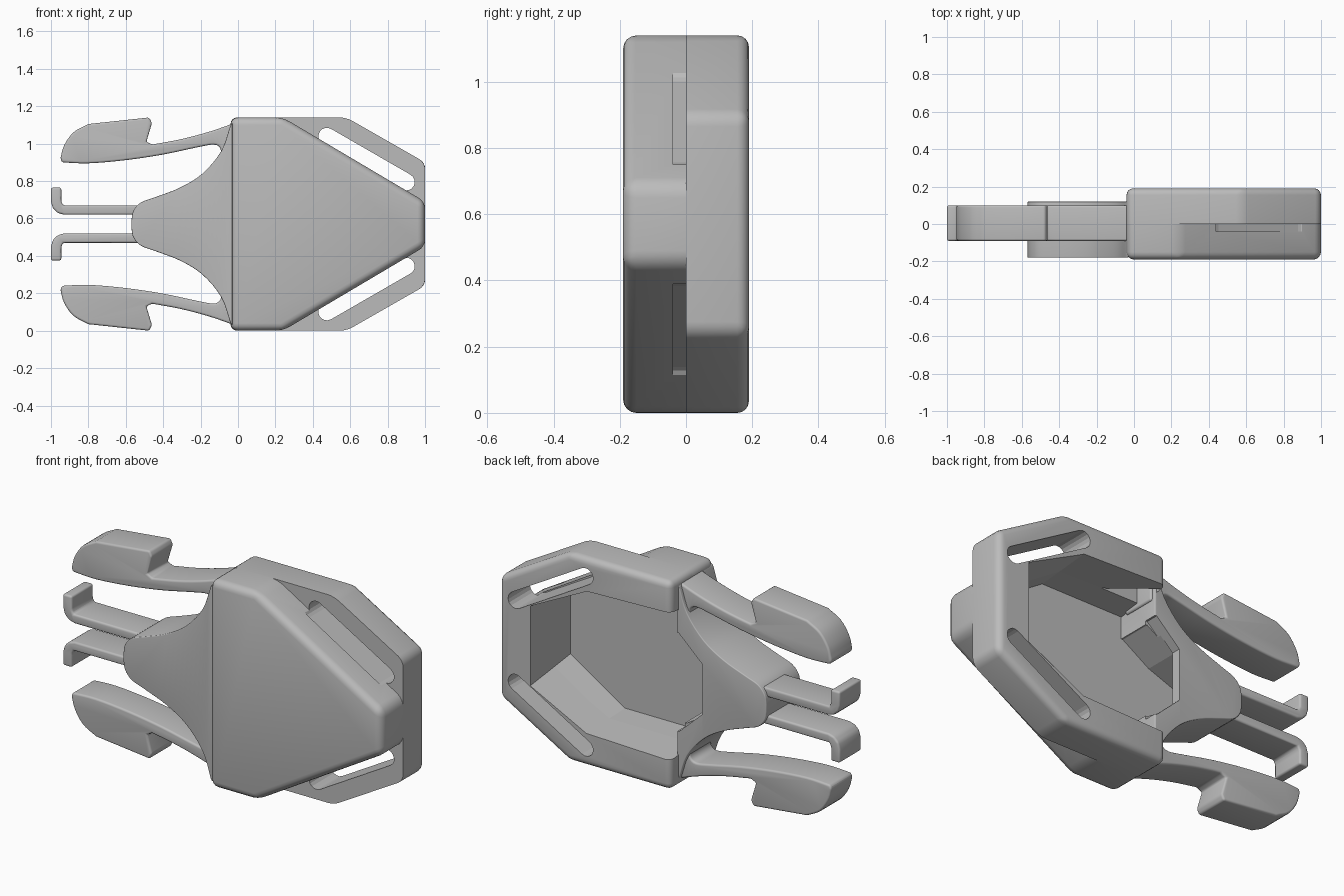
import bpy, bmesh, math
from mathutils import Vector

cube = bpy.data.objects.get("Cube")
if cube:
    bpy.data.objects.remove(cube)

MID = 0.57  # height of the mirror plane

grey = bpy.data.materials.new("grey plastic")
grey.use_nodes = True
colour = (0.5, 0.5, 0.5, 1)
grey.diffuse_color = colour
grey.node_tree.nodes["Principled BSDF"].inputs["Base Color"].default_value = colour


def flip(points):
    return [(x, 2 * MID - z) for x, z in reversed(points)]


def both(points):
    """Close a lower half outline with its mirror image."""
    return points + flip(points)


def curve(points, steps=4):
    """Smooth open curve through the points."""
    p = [Vector(q) for q in points]
    p = [2 * p[0] - p[1]] + p + [2 * p[-1] - p[-2]]
    out = []
    for a, b, c, d in zip(p, p[1:], p[2:], p[3:]):
        for i in range(steps):
            t = i / steps
            out.append((b + (c - a) * t / 2 + (a - 2.5 * b + 2 * c - d / 2) * t * t
                        + (1.5 * b - a / 2 - 1.5 * c + d / 2) * t ** 3)[:])
    return out + [tuple(points[-1])]


def loft(name, front, back, y0, y1, bevel=0.0, seam=None):
    """Solid between two outlines; edges lying on the seam plane stay sharp."""
    bm = bmesh.new()
    a = [bm.verts.new((x, y0, z)) for x, z in front]
    b = [bm.verts.new((x, y1, z)) for x, z in back]
    bm.faces.new(a)
    bm.faces.new(b[::-1])
    n = len(a)
    for i in range(n):
        bm.faces.new((a[i], b[i], b[(i + 1) % n], a[(i + 1) % n]))
    bmesh.ops.recalc_face_normals(bm, faces=bm.faces)
    if bevel:
        def wanted(e):
            on_seam = seam is not None and all(abs(v.co.y - seam) < 1e-4 for v in e.verts)
            return not on_seam and e.calc_face_angle(0) > math.radians(24)
        bmesh.ops.bevel(bm, geom=[e for e in bm.edges if wanted(e)], offset=bevel,
                        segments=4, profile=0.5, affect='EDGES', clamp_overlap=True)
    mesh = bpy.data.meshes.new(name)
    bm.to_mesh(mesh)
    bm.free()
    obj = bpy.data.objects.new(name, mesh)
    bpy.context.collection.objects.link(obj)
    mesh.materials.append(grey)
    return obj


def prism(name, outline, y0, y1, bevel=0.0, seam=None):
    return loft(name, outline, outline, y0, y1, bevel, seam)


def cut(obj, *cutters):
    for c in cutters:
        c.hide_render = True
        c.hide_viewport = True
        m = obj.modifiers.new("cut", 'BOOLEAN')
        m.operation = 'DIFFERENCE'
        m.solver = 'EXACT'
        m.object = c


def finish(*objs):
    bpy.ops.object.select_all(action='DESELECT')
    for o in objs:
        o.select_set(True)
    bpy.context.view_layer.objects.active = objs[0]
    bpy.ops.object.shade_smooth_by_angle(angle=math.radians(32))


def slot_outline(a, b, r):
    """Outline of a straight slot with round ends."""
    a, b = Vector(a), Vector(b)
    base = math.atan2(b.y - a.y, b.x - a.x)
    pts = []
    for centre, start in ((b, base - math.pi / 2), (a, base + math.pi / 2)):
        for i in range(9):
            t = start + math.pi * i / 8
            pts.append((centre.x + r * math.cos(t), centre.y + r * math.sin(t)))
    return pts


# Housing: narrow front shell and wider back frame
front_shell = prism("front_shell", both([(-0.04, 0), (0.24, 0), (1, 0.45)]),
                    -0.19, 0, 0.04, seam=0)
back_frame = prism("back_frame", both([(-0.04, 0), (0.58, 0), (1, 0.24)]),
                   0, 0.19, 0.035, seam=0)

# Cavity open to the back and to the tongue
cavity = loft("cavity_cutter",
              both([(-0.2, 0.2), (0.46, 0.2), (0.79, 0.41)]),
              both([(-0.2, 0.16), (0.47, 0.18), (0.81, 0.35)]), -0.13, 0.2)
cut(front_shell, cavity)

# Strap slots through the frame
slot = slot_outline((0.475, 0.1), (0.9, 0.345), 0.045)
slots = [prism("lower_slot_cutter", slot, 0.003, 0.3),
         prism("upper_slot_cutter", flip(slot), 0.003, 0.3)]
for s in slots:
    for v in s.data.vertices:
        if v.co.y < 0.01:
            v.co.y = -0.04
cut(back_frame, cavity, *slots)
cut(front_shell, *slots)

# Tongue with a hollow centre and a notched back plate
side = curve([(-0.04, 0.04), (-0.09, 0.18), (-0.19, 0.3), (-0.31, 0.375),
              (-0.44, 0.425), (-0.52, 0.455), (-0.56, 0.5), (-0.57, 0.55)])
tongue = prism("tongue", both([(-0.03, 0.03)] + side), -0.18, 0.12, 0.03)
pocket = prism("pocket_cutter", both([(0, 0.32), (-0.04, 0.32), (-0.2, 0.42), (-0.42, 0.5)]),
               -0.13, 0.07)
notch = prism("notch_cutter", both([(0, 0.3), (-0.04, 0.3), (-0.18, 0.43)]), 0.05, 0.2)
cut(tongue, pocket, notch)

# Spring arms with catches
inner = curve([(-0.94, 0.9), (-0.8, 0.895), (-0.6, 0.912), (-0.4, 0.942),
               (-0.22, 0.98), (-0.13, 0.995), (-0.095, 0.975), (-0.09, 0.93)])
outer = curve([(-0.02, 1.11), (-0.15, 1.065), (-0.3, 1.025), (-0.46, 0.995)])
catch = [(-0.49, 1.01), (-0.46, 1.11), (-0.475, 1.14), (-0.8, 1.105)]
nose = curve([(-0.8, 1.105), (-0.88, 1.06), (-0.93, 0.99), (-0.95, 0.92)])[1:]
arm = inner + [(-0.02, 0.93)] + outer + catch + nose

# Centre prongs with turned out ends
prong = [(-0.38, 0.62), (-0.93, 0.62), (-0.965, 0.63), (-0.99, 0.655), (-1, 0.69), (-1, 0.765),
         (-0.945, 0.765), (-0.945, 0.69), (-0.935, 0.67), (-0.38, 0.67)]

parts = []
for label, shape in (("upper", lambda p: p), ("lower", flip)):
    parts.append(prism(label + "_arm", shape(arm), -0.09, 0.1, 0.025))
    parts.append(prism(label + "_prong", shape(prong), -0.09, 0.1, 0.014))

finish(front_shell, back_frame, tongue, *parts)
